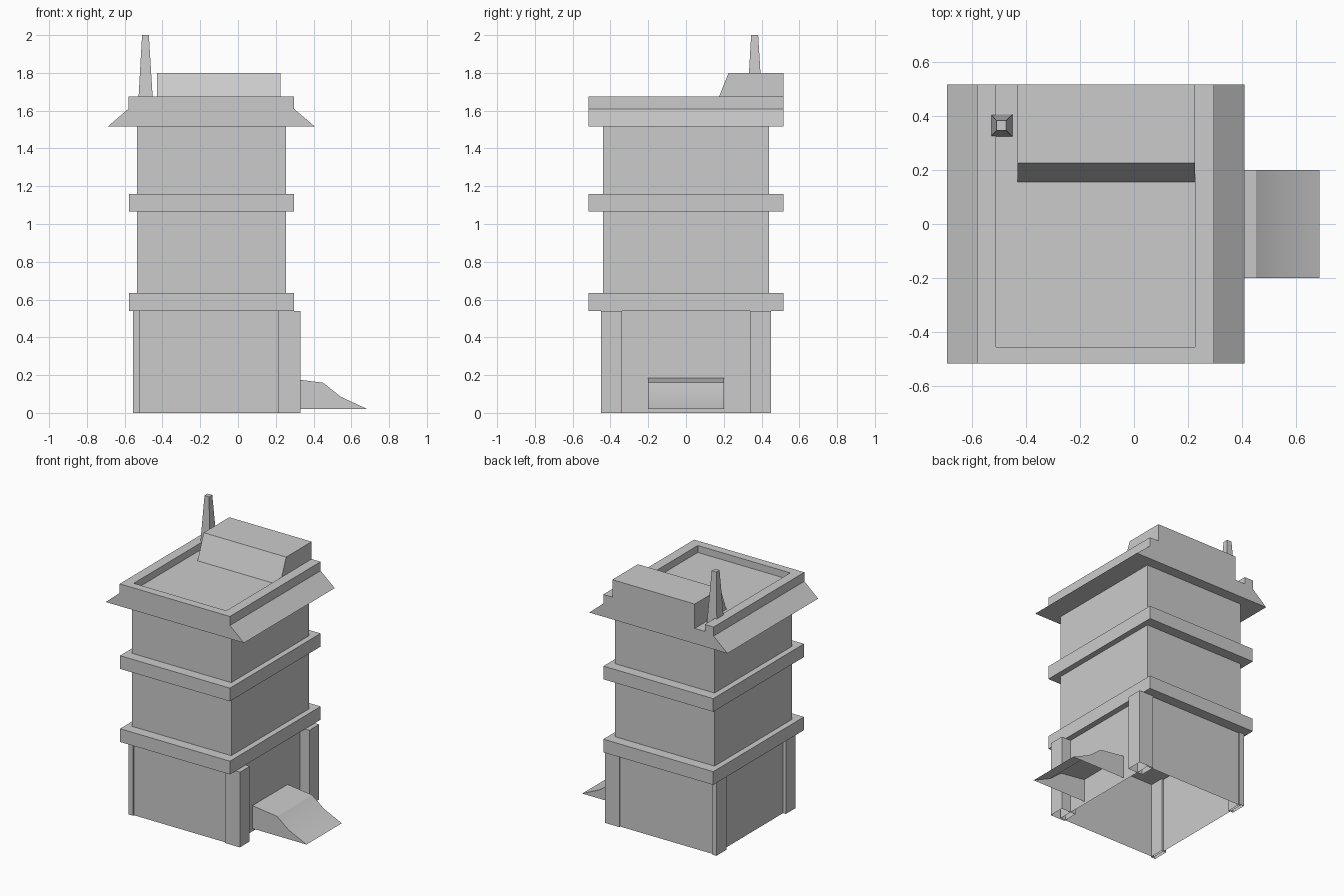
import bpy, bmesh

if "Cube" in bpy.data.objects:
    bpy.data.objects.remove(bpy.data.objects["Cube"])


def finish(name, bm, open_bottom=False):
    bmesh.ops.recalc_face_normals(bm, faces=bm.faces)
    if open_bottom:
        down = [f for f in bm.faces if f.normal.z < -0.9]
        bmesh.ops.delete(bm, geom=down, context='FACES')
    mesh = bpy.data.meshes.new(name)
    bm.to_mesh(mesh)
    bm.free()
    obj = bpy.data.objects.new(name, mesh)
    bpy.context.collection.objects.link(obj)
    return obj


def loft(name, lower, upper, open_bottom=False):
    """Closed solid between two matching loops of 3D points."""
    bm = bmesh.new()
    a = [bm.verts.new(p) for p in lower]
    b = [bm.verts.new(p) for p in upper]
    bm.faces.new(a)
    bm.faces.new(b)
    n = len(a)
    for i in range(n):
        j = (i + 1) % n
        bm.faces.new((a[i], a[j], b[j], b[i]))
    return finish(name, bm, open_bottom)


def rect(x0, x1, y0, y1, z):
    return [(x0, y0, z), (x1, y0, z), (x1, y1, z), (x0, y1, z)]


def box(name, x0, x1, y0, y1, z0, z1, open_bottom=False):
    return loft(name, rect(x0, x1, y0, y1, z0), rect(x0, x1, y0, y1, z1), open_bottom)


def extrude_y(name, profile, y0, y1, open_bottom=False):
    return loft(name, [(x, y0, z) for x, z in profile],
                [(x, y1, z) for x, z in profile], open_bottom)


# Storeys: the ground floor is open underneath
for name, z0, z1 in (("ground_floor", 0, 0.54), ("middle_floor", 0.635, 1.065),
                     ("upper_floor", 1.16, 1.515)):
    box(name, -0.535, 0.255, -0.44, 0.44, z0, z1, z0 == 0)

# Ledges between storeys
for name, z in (("lower_ledge", 0.54), ("upper_ledge", 1.065)):
    box(name, -0.577, 0.296, -0.515, 0.515, z, z + 0.095)

# Corner pillars of the ground floor
for side, y0, y1 in (("front", -0.45, -0.338), ("back", 0.338, 0.45)):
    box(side + "_left_pillar", -0.557, -0.52, y0, y1, 0, 0.54, True)
    box(side + "_right_pillar", 0.215, 0.33, y0, y1, 0, 0.54, True)

# Roof with flared eaves and raised side rims
extrude_y("roof", [(-0.69, 1.515), (0.408, 1.515), (0.296, 1.61), (0.296, 1.675),
                   (0.225, 1.675), (0.225, 1.625), (-0.51, 1.625), (-0.51, 1.675),
                   (-0.58, 1.675), (-0.58, 1.61)], -0.515, 0.515)
box("front_rim", -0.51, 0.225, -0.515, -0.455, 1.625, 1.675)

# Rooftop housing with sloped front
housing = [(0.155, 1.625), (0.515, 1.625), (0.515, 1.80), (0.225, 1.80)]
loft("roof_housing", [(-0.43, y, z) for y, z in housing],
     [(0.225, y, z) for y, z in housing])

# Tapered chimney
loft("chimney", rect(-0.529, -0.449, 0.323, 0.405, 1.625),
     rect(-0.508, -0.472, 0.345, 0.382, 2.0))

# Entrance ramp: hollow underneath, softly curved toe
ramp = extrude_y("ramp", [(0.25, 0.02), (0.25, 0.185), (0.45, 0.16),
                          (0.545, 0.085), (0.685, 0.02)], -0.2, 0.2, True)
bpy.context.view_layer.objects.active = ramp
ramp.select_set(True)
bpy.ops.object.shade_smooth_by_angle(angle=0.5)
